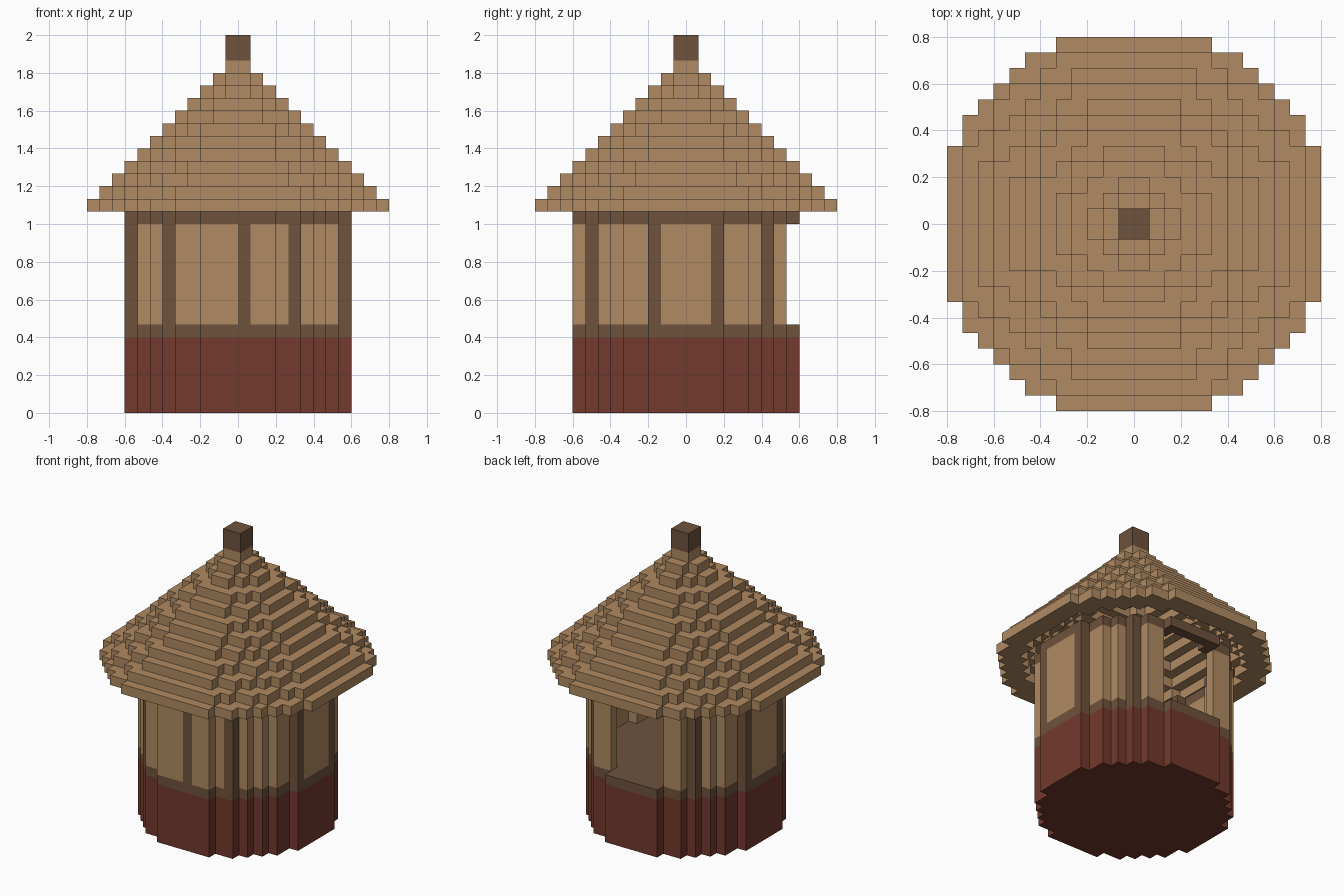
import bpy
import bmesh
import math

U = 2 / 30  # block size

cube = bpy.data.objects.get("Cube")
if cube:
    bpy.data.objects.remove(cube, do_unlink=True)


def material(name, r, g, b):
    m = bpy.data.materials.new(name)
    m.use_nodes = True
    m.diffuse_color = (r, g, b, 1)
    m.node_tree.nodes["Principled BSDF"].inputs["Base Color"].default_value = (r, g, b, 1)
    return m


straw = material("straw tan", 0.434, 0.254, 0.122)
timber = material("dark timber", 0.156, 0.084, 0.045)
brick = material("red clay", 0.168, 0.041, 0.026)


def disc(outer, inner=0.0):
    """Grid cells whose centres lie between two radii."""
    span = range(-14, 14)
    cells = set()
    for i in span:
        for j in span:
            d = math.hypot(i + 0.5, j + 0.5)
            if max(inner, 0) < d <= outer:
                cells.add((i, j))
    return cells


def slab(name, cells, z0, z1, mat):
    """Stepped slab over a set of grid cells, with only its outer faces."""
    bm = bmesh.new()

    def quad(*pts):
        bm.faces.new([bm.verts.new((x * U, y * U, z * U)) for x, y, z in pts])

    for i, j in cells:
        ring = [(i, j), (i + 1, j), (i + 1, j + 1), (i, j + 1)]
        quad(*[(x, y, z1) for x, y in ring])
        quad(*[(x, y, z0) for x, y in reversed(ring)])
        sides = [(i, j - 1), (i + 1, j), (i, j + 1), (i - 1, j)]
        for k, neighbour in enumerate(sides):
            if neighbour not in cells:
                a, b = ring[k], ring[(k + 1) % 4]
                quad((*a, z0), (*b, z0), (*b, z1), (*a, z1))
    bmesh.ops.remove_doubles(bm, verts=bm.verts, dist=U / 100)
    bmesh.ops.dissolve_limit(bm, angle_limit=0.01, verts=bm.verts, edges=bm.edges)
    mesh = bpy.data.meshes.new(name)
    bm.to_mesh(mesh)
    bm.free()
    mesh.materials.append(mat)
    obj = bpy.data.objects.new(name, mesh)
    bpy.context.collection.objects.link(obj)
    return obj


# Round base and floor
slab("base", disc(9), 0, 6, brick)
slab("floor_band", disc(9), 6, 7, timber)

# Wall ring with the doorway left open at the back
ring = disc(9, 7.8)
doorway = {(i, j) for i, j in ring if -3 <= i < 3 and j >= 6}
posts = set()
for n in range(10):
    a = math.radians(-90 + 36 * n)
    cell = (math.floor(8.95 * math.cos(a) + 0.001), math.floor(8.95 * math.sin(a)))
    # snap each post to the nearest outer wall block
    near = min(disc(9, 8), key=lambda c: math.dist(c, cell))
    posts.add(near)
posts -= doorway
slab("wall_panels", ring - doorway - posts, 7, 15, straw)
slab("wall_posts", posts, 7, 15, timber)
slab("top_beam", ring, 15, 16, timber)

# Hollow stepped roof
for k in range(12):
    r = 12.5 - 1.07 * k
    slab(f"roof_layer_{k + 1}", disc(r, r - 2), 16 + k, 17 + k, straw)

# Roof peak
slab("roof_peak", disc(1), 28, 30, timber)
